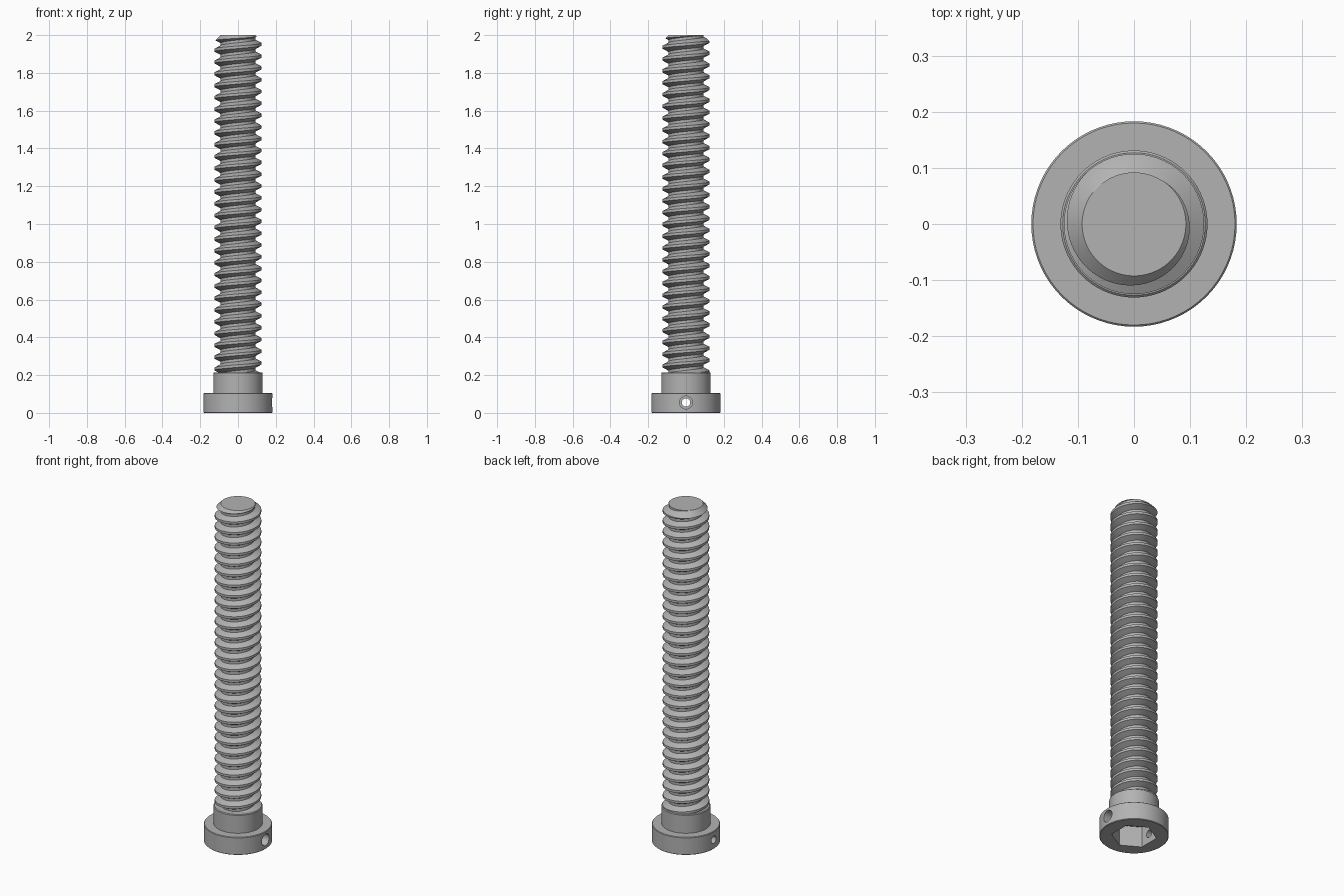
import bpy, bmesh, math
from mathutils import Matrix, Vector

cube = bpy.data.objects.get("Cube")
if cube:
    bpy.data.objects.remove(cube)

PITCH, ROOT, CREST = 0.0625, 0.092, 0.125
TOP, SHOULDER_TOP = 2.0, 0.215
SEGMENTS = 72

steel = bpy.data.materials.new("grey_steel")
steel.use_nodes = True
steel.diffuse_color = (0.45, 0.45, 0.45, 1)
steel.node_tree.nodes["Principled BSDF"].inputs["Base Color"].default_value = steel.diffuse_color


def make_object(name, bm):
    bmesh.ops.recalc_face_normals(bm, faces=bm.faces)
    mesh = bpy.data.meshes.new(name)
    bm.to_mesh(mesh)
    bm.free()
    mesh.materials.append(steel)
    ob = bpy.data.objects.new(name, mesh)
    bpy.context.collection.objects.link(ob)
    return ob


def lathe(name, profile):
    """Turn a profile of (radius, height) points, closed by flat ends."""
    bm = bmesh.new()
    rings = []
    for r, z in profile:
        angles = [math.tau * i / SEGMENTS for i in range(SEGMENTS)]
        rings.append([bm.verts.new((r * math.cos(a), r * math.sin(a), z)) for a in angles])
    for low, high in zip(rings, rings[1:]):
        for i in range(SEGMENTS):
            j = (i + 1) % SEGMENTS
            bm.faces.new((low[i], low[j], high[j], high[i]))
    bm.faces.new(rings[0])
    bm.faces.new(rings[-1])
    return make_object(name, bm)


def prism(name, sides, radius, depth, matrix):
    bm = bmesh.new()
    bmesh.ops.create_cone(bm, cap_ends=True, segments=sides, radius1=radius,
                          radius2=radius, depth=depth, matrix=matrix)
    return make_object(name, bm)


def boolean(ob, cutter, operation):
    """Apply a boolean and discard the cutter."""
    mod = ob.modifiers.new("cut", 'BOOLEAN')
    mod.object, mod.operation, mod.solver = cutter, operation, 'EXACT'
    bpy.context.view_layer.update()
    result = ob.evaluated_get(bpy.context.evaluated_depsgraph_get())
    mesh = bpy.data.meshes.new_from_object(result)
    ob.modifiers.clear()
    ob.data = mesh
    bpy.data.objects.remove(cutter)


def smooth(ob):
    bpy.ops.object.select_all(action='DESELECT')
    ob.select_set(True)
    bpy.context.view_layer.objects.active = ob
    bpy.ops.object.shade_smooth_by_angle(angle=math.radians(25))


# Head and shoulder, turned in one piece with fine edge chamfers
head = lathe("head_and_shoulder", [
    (0.180, 0), (0.183, 0.003), (0.183, 0.102), (0.180, 0.105),
    (0.131, 0.105), (0.131, 0.211), (0.127, SHOULDER_TOP)])

# Hexagonal socket with flats facing sideways
socket = prism("socket_cutter", 6, 0.120, 0.24, Matrix.Identity(4))
if abs(max(v.co.x for v in socket.data.vertices) - 0.120) < 0.001:
    socket.data.transform(Matrix.Rotation(math.pi / 6, 4, 'Z'))
boolean(head, socket, 'DIFFERENCE')

# Cross holes: a wide one on one side, a narrow one on the other
for x, radius in ((0.15, 0.034), (-0.15, 0.022)):
    place = Matrix.Translation((x, 0, 0.055)) @ Matrix.Rotation(math.pi / 2, 4, 'Y')
    boolean(head, prism("hole_cutter", 32, radius, 0.2, place), 'DIFFERENCE')
smooth(head)

# Threaded shaft: one trapezoid tooth swept up a right-handed helix
crest_width, flank = 0.014, 0.017
tooth = [(CREST, -crest_width), (CREST, 0), (ROOT, flank),
         (ROOT, PITCH - crest_width - flank)]
start = TOP - PITCH * (240 / 360 + 31)
turns = 33
bm = bmesh.new()
columns = []
for i in range(SEGMENTS):
    a = math.tau * i / SEGMENTS
    column = []
    for k in range(turns):
        for r, dz in tooth:
            z = start + dz + PITCH * (k + i / SEGMENTS)
            column.append(bm.verts.new((r * math.cos(a), r * math.sin(a), z)))
    columns.append(column)
for i in range(SEGMENTS):
    left, right = columns[i], columns[(i + 1) % SEGMENTS]
    if i == SEGMENTS - 1:
        right = right[len(tooth):]
    for n in range(len(right) - 1):
        bm.faces.new((left[n], right[n], right[n + 1], left[n + 1]))
for z, side in ((SHOULDER_TOP - 0.02, -1), (TOP + 0.01, 1)):
    geom = bm.verts[:] + bm.edges[:] + bm.faces[:]
    bmesh.ops.bisect_plane(bm, geom=geom, plane_co=Vector((0, 0, z)),
                           plane_no=Vector((0, 0, side)), clear_outer=True)
    bmesh.ops.holes_fill(bm, edges=[e for e in bm.edges if e.is_boundary], sides=0)
shaft = make_object("threaded_shaft", bm)

# Tip chamfer
envelope = lathe("chamfer_cutter", [
    (0.16, 0.1), (0.16, TOP - 0.16 + ROOT), (ROOT + 0.0005, TOP)])
boolean(shaft, envelope, 'INTERSECT')
smooth(shaft)
